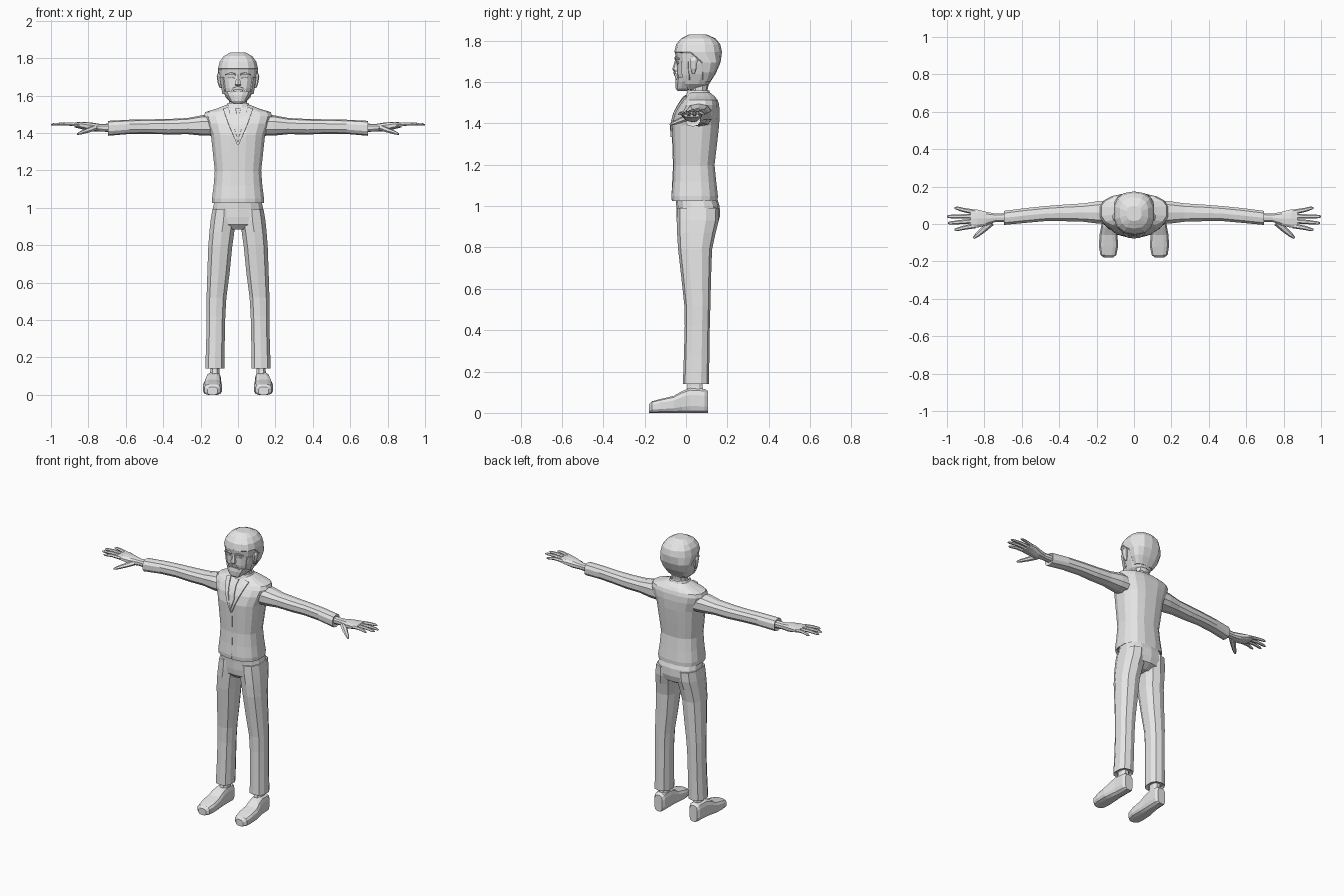
import bpy, math
from mathutils import Vector
from mathutils.bvhtree import BVHTree

grey = bpy.data.materials.new("light_grey")
grey.diffuse_color = (0.8, 0.8, 0.8, 1)


def make(name, verts, faces, mirror=False):
    me = bpy.data.meshes.new(name)
    me.from_pydata(verts, [], faces)
    me.materials.append(grey)
    ob = bpy.data.objects.new(name, me)
    bpy.context.collection.objects.link(ob)
    if mirror:
        m = ob.modifiers.new("mirror", 'MIRROR')
        m.use_mirror_merge = False
    return ob


def skin(rings):
    """Faces joining equal rings of n vertices, with capped ends."""
    n, k = len(rings[0]), len(rings)
    faces = [(i * n + j, i * n + (j + 1) % n, (i + 1) * n + (j + 1) % n, (i + 1) * n + j)
             for i in range(k - 1) for j in range(n)]
    faces += [tuple(range(n))[::-1], tuple(range((k - 1) * n, k * n))]
    return [p for r in rings for p in r], faces


def loft(name, axis, rows, sides=12, power=0.8, mirror=False):
    """Rows are (position, u0, u1, v0, v1); u, v are the other axes in x, y, z order."""
    shape = []
    for i in range(sides):
        a = (i + 0.5) * 2 * math.pi / sides
        c, s = math.cos(a), math.sin(a)
        shape.append((math.copysign(abs(c) ** power, c), math.copysign(abs(s) ** power, s)))
    mu, mv = max(p[0] for p in shape), max(p[1] for p in shape)
    rings = []
    for t, u0, u1, v0, v1 in rows:
        ring = []
        for u, v in shape:
            p = [(u0 + u1 + u / mu * (u1 - u0)) / 2, (v0 + v1 + v / mv * (v1 - v0)) / 2]
            p.insert(axis, t)
            ring.append(tuple(p))
        rings.append(ring)
    v, f = skin(rings)
    if axis == 1:
        f = [q[::-1] for q in f]
    return make(name, v, f, mirror)


def upright(name, rows, **kw):
    """Loft along z from (z, half width, front y, back y)."""
    return loft(name, 2, [(z, -w, w, a, b) for z, w, a, b in rows], **kw)


def tube(name, pts, radii, sides=6, flat=0.8):
    """Tapered tube along points, flattened in z, on both sides."""
    pts = [Vector(p) for p in pts]
    rings = []
    for i, p in enumerate(pts):
        d = (pts[min(i + 1, len(pts) - 1)] - pts[max(i - 1, 0)]).normalized()
        side = Vector((0, 0, 1)).cross(d).normalized()
        up = d.cross(side)
        rings.append([tuple(p + radii[i] * (math.cos(a) * side + flat * math.sin(a) * up))
                      for a in (k * 2 * math.pi / sides for k in range(sides))])
    v, f = skin(rings)
    return make(name, v, f, True)


def plate(name, target, a, b, mirror=False, lift=0.003, thick=0.009, steps=4):
    """Strip between two (x, z) edges, laid on the front of a target."""
    tree = BVHTree.FromPolygons([v.co for v in target.data.vertices],
                                [p.vertices for p in target.data.polygons])
    rows = []
    for i in range(len(a) - 1):
        last = 1 if i == len(a) - 2 else 0
        for s in range(steps + last):
            t = s / steps
            rows.append([Vector(e[i]).lerp(Vector(e[i + 1]), t) for e in (a, b)])
    verts = []
    for l, r in rows:
        for k in range(3):
            x, z = l.lerp(r, k / 2)
            hit = tree.ray_cast(Vector((x, -1, z)), Vector((0, 1, 0)))[0]
            verts.append((x, (hit.y if hit else 0.02) - lift, z))
    faces = [(3 * i + k, 3 * i + k + 1, 3 * i + k + 4, 3 * i + k + 3)
             for i in range(len(rows) - 1) for k in range(2)]
    ob = make(name, verts, faces, mirror)
    m = ob.modifiers.new("thickness", 'SOLIDIFY')
    m.thickness, m.offset = thick, 0
    return ob


# Jacket
jacket = upright("jacket", [
    (1.035, .128, -.055, .145), (1.025, .138, -.068, .153), (1.05, .139, -.07, .154),
    (1.12, .13, -.064, .146), (1.2, .124, -.06, .138), (1.3, .135, -.064, .15),
    (1.39, .145, -.067, .16), (1.45, .168, -.052, .163), (1.49, .182, -.03, .16),
    (1.512, .175, -.015, .153), (1.53, .115, -.002, .14), (1.55, .065, .015, .115)], sides=16, power=.75)
plate("shirt_front", jacket, [(-.06, 1.53), (-.002, 1.36)], [(.06, 1.53), (.002, 1.36)], lift=.001, thick=.006)
plate("lapel", jacket, [(.05, 1.535), (.03, 1.45), (0, 1.35)],
      [(.08, 1.528), (.052, 1.45), (.004, 1.335)], True, lift=.005)
plate("tie", jacket, [(-.014, 1.532), (-.008, 1.5), (-.018, 1.42), (-.002, 1.365)],
      [(.014, 1.532), (.008, 1.5), (.018, 1.42), (.002, 1.365)], lift=.006)
plate("jacket_closure", jacket, [(-.003, 1.35), (-.003, 1.03)], [(.003, 1.35), (.003, 1.03)], lift=0, thick=.005)
upright("shirt_collar", [(1.525, .074, -.002, .125), (1.56, .056, .008, .112), (1.545, .045, .02, .1)])

# Sleeves
loft("sleeve", 0, [
    (.13, .0, .125, 1.385, 1.495), (.19, .002, .122, 1.386, 1.495), (.27, .012, .11, 1.394, 1.48),
    (.37, .015, .104, 1.392, 1.475), (.47, .016, .096, 1.396, 1.473), (.58, .006, .085, 1.395, 1.471),
    (.695, -.005, .07, 1.385, 1.465), (.69, .008, .06, 1.398, 1.453)], sides=10, mirror=True)

# Hands
loft("palm", 0, [
    (.67, .012, .058, 1.405, 1.45), (.74, .012, .055, 1.408, 1.449), (.79, -.008, .065, 1.408, 1.457),
    (.84, -.02, .078, 1.422, 1.46), (.875, -.017, .076, 1.43, 1.456)], sides=10, mirror=True)
for nm, y0, y1, tip in (("index", -.01, -.03, .96), ("middle", .016, .005, .995),
                        ("ring", .041, .04, 1.0), ("little", .064, .085, .96)):
    mid = (.86 + tip) / 2
    tube(nm + "_finger", [(.85, y0, 1.444), (mid, (y0 + y1) / 2, 1.449), (tip - .012, y1, 1.446), (tip, y1, 1.444)],
         [.013, .0115, .009, .004])
tube("thumb", [(.765, .008, 1.428), (.805, -.03, 1.413), (.84, -.06, 1.401), (.858, -.075, 1.394)],
     [.02, .016, .012, .006])

# Trousers
upright("trouser_seat", [
    (1.05, .122, -.05, .145), (1.0, .134, -.047, .163), (.95, .142, -.046, .164),
    (.91, .12, -.042, .152), (.885, .05, -.02, .11)], sides=14)
loft("trouser_leg", 2, [
    (.99, .01, .137, -.044, .16), (.93, .008, .147, -.045, .158), (.87, .02, .153, -.043, .143),
    (.79, .031, .159, -.038, .126), (.65, .045, .164, -.022, .121), (.52, .062, .168, -.008, .118),
    (.42, .068, .168, -.006, .115), (.28, .071, .17, -.01, .113), (.14, .073, .175, -.015, .111),
    (.15, .087, .162, 0, .097)], sides=10, mirror=True)

# Socks and shoes
loft("sock", 2, [(.09, .098, .152, .0, .085), (.13, .1, .148, .008, .08), (.2, .1, .148, .01, .08)], sides=8, mirror=True)
loft("shoe", 1, [
    (-.178, .11, .163, 0, .042), (-.165, .094, .18, 0, .056), (-.12, .085, .187, 0, .068),
    (-.06, .088, .185, 0, .082), (-.02, .09, .177, 0, .105), (.02, .09, .17, 0, .12),
    (.09, .09, .166, 0, .116), (.106, .1, .156, 0, .105)], power=.6, mirror=True)

# Neck and head
upright("neck", [(1.52, .055, .015, .11), (1.56, .048, .02, .104), (1.62, .05, .02, .115)], sides=10)
head = upright("head", [
    (1.565, .04, -.025, .085), (1.59, .066, -.036, .112), (1.64, .086, -.044, .14), (1.69, .098, -.045, .162),
    (1.74, .103, -.053, .17), (1.78, .094, -.045, .162), (1.808, .073, -.022, .14), (1.828, .038, .018, .095)],
    sides=14)
upright("hair", [
    (1.6, .064, .06, .118), (1.645, .09, .05, .146), (1.695, .104, .035, .167), (1.745, .107, -.057, .174),
    (1.782, .098, -.048, .166), (1.811, .076, -.024, .143), (1.831, .04, .016, .097)], sides=14)

# Ears and face
loft("ear", 2, [(1.64, .088, .098, .03, .042), (1.665, .088, .108, .022, .05),
                (1.705, .092, .114, .018, .056), (1.72, .094, .108, .025, .05)], sides=8, mirror=True)
upright("nose", [(1.652, .013, -.057, -.03), (1.66, .016, -.067, -.03), (1.69, .01, -.058, -.03),
                 (1.72, .007, -.048, -.03)], sides=6)
upright("beard", [(1.556, .025, -.04, .0), (1.57, .044, -.05, .03), (1.6, .064, -.052, .06),
                  (1.622, .074, -.048, .06)], sides=12)
plate("sideburn", head, [(.078, 1.7), (.066, 1.61)], [(.094, 1.7), (.08, 1.61)], True, lift=.003)
plate("moustache", head, [(0, 1.65), (.026, 1.642), (.042, 1.615)],
      [(0, 1.634), (.022, 1.63), (.034, 1.612)], True, lift=.011)
plate("eyebrow", head, [(.014, 1.717), (.04, 1.724), (.066, 1.715)],
      [(.014, 1.709), (.04, 1.714), (.066, 1.709)], True, lift=.005)
plate("eye", head, [(.02, 1.695), (.036, 1.7), (.054, 1.694)],
      [(.02, 1.691), (.036, 1.686), (.054, 1.69)], True, lift=.001, thick=.005)
